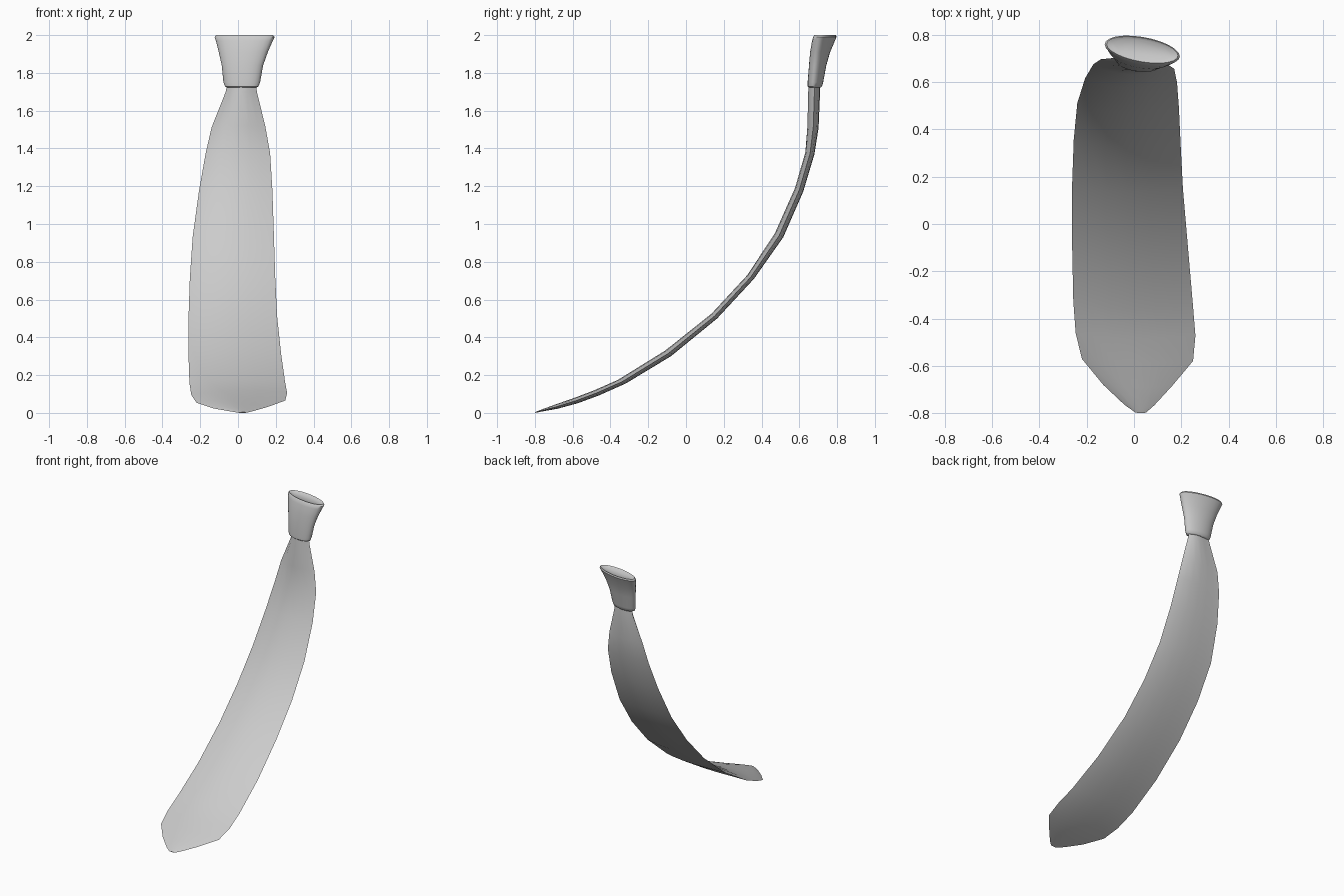
import bpy, bmesh, math
from mathutils import Vector


def loft(name, rings, inset_top=False):
    """Skin a list of equal-length closed rings and cap both ends."""
    bm = bmesh.new()
    vs = [[bm.verts.new(p) for p in ring] for ring in rings]
    n = len(rings[0])
    for a, b in zip(vs, vs[1:]):
        for i in range(n):
            j = (i + 1) % n
            bm.faces.new((a[i], a[j], b[j], b[i]))
    bm.faces.new(vs[0])
    bm.faces.new(vs[-1])
    bmesh.ops.recalc_face_normals(bm, faces=bm.faces)
    me = bpy.data.meshes.new(name)
    bm.to_mesh(me)
    bm.free()
    ob = bpy.data.objects.new(name, me)
    bpy.context.collection.objects.link(ob)
    bpy.ops.object.select_all(action='DESELECT')
    ob.select_set(True)
    bpy.context.view_layer.objects.active = ob
    bpy.ops.object.shade_smooth_by_angle(angle=math.radians(40))
    return ob


# Blade stations: left x, right x, front (y, z), back (y, z)
STATIONS = [
    (-0.05, 0.09, 0.655, 1.78, 0.705, 1.78),
    (-0.065, 0.10, 0.647, 1.70, 0.71, 1.70),
    (-0.14, 0.145, 0.643, 1.52, 0.702, 1.51),
    (-0.172, 0.17, 0.632, 1.38, 0.68, 1.37),
    (-0.207, 0.182, 0.577, 1.19, 0.62, 1.17),
    (-0.24, 0.19, 0.47, 0.95, 0.515, 0.93),
    (-0.255, 0.197, 0.325, 0.73, 0.36, 0.71),
    (-0.262, 0.207, 0.135, 0.525, 0.165, 0.50),
    (-0.262, 0.228, -0.11, 0.33, -0.08, 0.30),
    (-0.257, 0.249, -0.36, 0.175, -0.32, 0.155),
    (-0.247, 0.26, -0.485, 0.12, -0.46, 0.093),
    (-0.22, 0.25, -0.59, 0.08, -0.57, 0.052),
    (-0.13, 0.162, -0.69, 0.045, -0.68, 0.022),
    (-0.04, 0.085, -0.772, 0.015, -0.765, 0.007),
    (0.005, 0.05, -0.80, 0.004, -0.797, 0.0),
]
N = 8


def blade_ring(xl, xr, yf, zf, yb, zb):
    front, back = Vector((0, yf, zf)), Vector((0, yb, zb))
    ring = []
    for k in range(2 * N):
        on_front = k <= N
        t = k / N if on_front else (2 * N - k) / N
        s = -math.cos(math.pi * t)
        base = 0.72 - 0.2 * s          # left edge sits further back
        w = base * s * s if on_front else base + (1 - base) * (1 - s * s)
        p = front.lerp(back, w)
        p.x = (xl + xr) / 2 + s * (xr - xl) / 2
        ring.append(p)
    return ring


loft("tie_blade", [blade_ring(*s) for s in STATIONS])

# Knot rings: z, left x, right x, centre y, half depth, yaw slope
KNOT = [
    (1.722, -0.055, 0.095, 0.682, 0.030, -0.10),
    (1.728, -0.068, 0.108, 0.682, 0.037, -0.10),
    (1.75, -0.077, 0.117, 0.685, 0.040, -0.10),
    (1.84, -0.086, 0.133, 0.697, 0.044, -0.12),
    (1.91, -0.102, 0.158, 0.710, 0.050, -0.14),
    (1.97, -0.117, 0.184, 0.728, 0.056, -0.16),
    (1.99, -0.124, 0.194, 0.735, 0.057, -0.16),
    (2.00, -0.116, 0.186, 0.737, 0.051, -0.16),
    (1.992, -0.09, 0.16, 0.737, 0.040, -0.16),
]


def knot_ring(z, xl, xr, cy, d, slope):
    cx, r = (xl + xr) / 2, (xr - xl) / 2
    ring = []
    for k in range(24):
        a = 2 * math.pi * k / 24
        x = r * math.cos(a)
        ring.append(Vector((cx + x, cy + d * math.sin(a) + slope * x, z)))
    return ring


loft("tie_knot", [knot_ring(*k) for k in KNOT])
